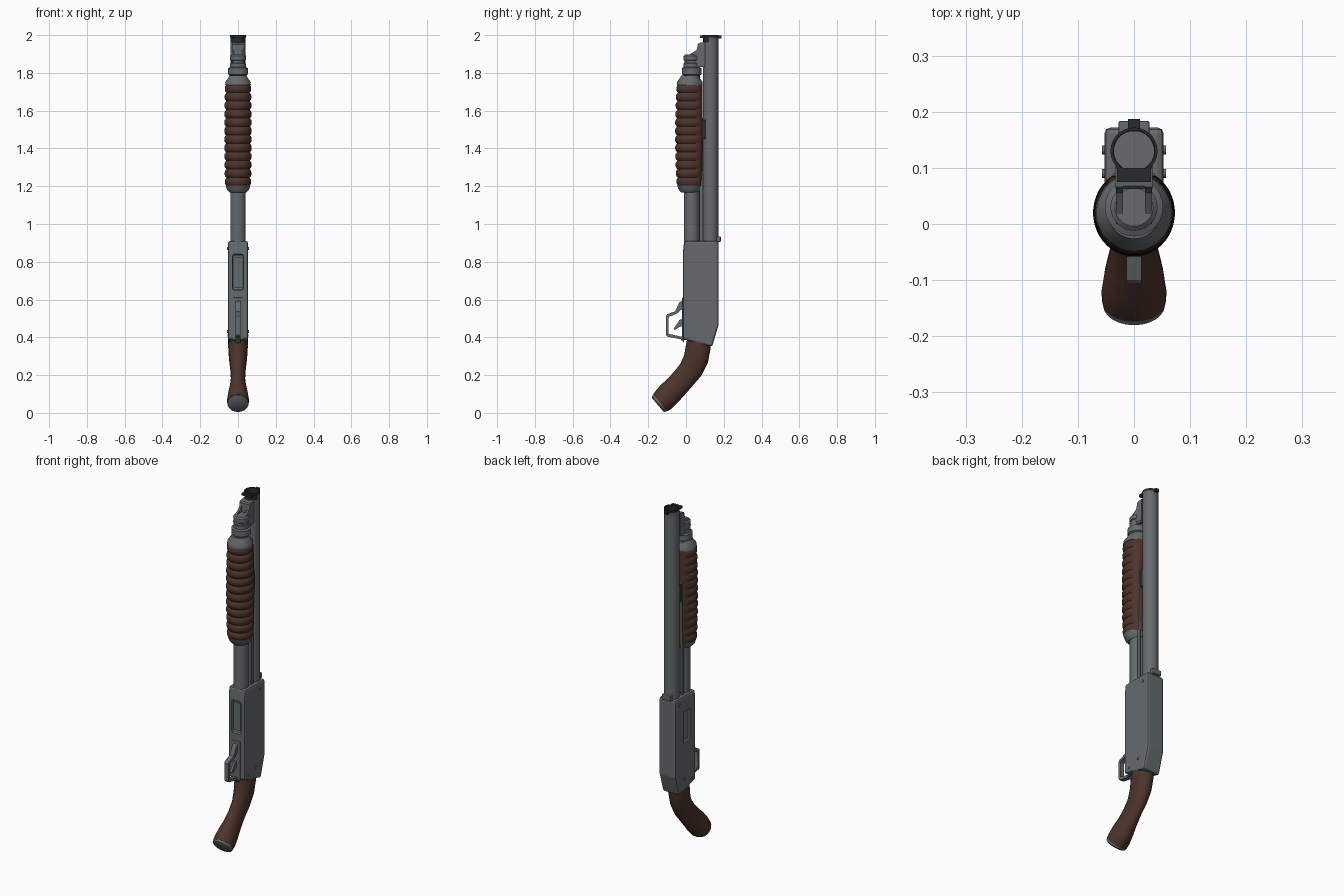
import bpy, bmesh, math
from mathutils import Vector

cube = bpy.data.objects.get("Cube")
if cube:
    bpy.data.objects.remove(cube, do_unlink=True)


def material(name, rgb):
    m = bpy.data.materials.new(name)
    m.use_nodes = True
    m.diffuse_color = (*rgb, 1)
    m.node_tree.nodes["Principled BSDF"].inputs["Base Color"].default_value = (*rgb, 1)
    return m


STEEL = material("gunmetal grey", (0.135, 0.146, 0.152))
WOOD = material("dark walnut", (0.075, 0.034, 0.024))
BLACK = material("blackened steel", (0.022, 0.023, 0.024))


def finish(name, bm, mats, smooth=35, bevel=0, rule=None):
    bmesh.ops.recalc_face_normals(bm, faces=bm.faces)
    if rule:
        for f in bm.faces:
            f.material_index = rule(f.calc_center_median(), f.normal)
    mesh = bpy.data.meshes.new(name)
    bm.to_mesh(mesh)
    bm.free()
    for m in mats:
        mesh.materials.append(m)
    ob = bpy.data.objects.new(name, mesh)
    bpy.context.collection.objects.link(ob)
    if smooth:
        bpy.ops.object.select_all(action='DESELECT')
        ob.select_set(True)
        bpy.context.view_layer.objects.active = ob
        bpy.ops.object.shade_smooth_by_angle(angle=math.radians(smooth))
    if bevel:
        mod = ob.modifiers.new("bevel", 'BEVEL')
        mod.width, mod.segments = bevel, 2
    return ob


def loft(name, rings, mats, **kw):
    """Skin a row of closed rings and cap both ends."""
    bm = bmesh.new()
    rows = [[bm.verts.new(p) for p in ring] for ring in rings]
    n = len(rows[0])
    for a, b in zip(rows, rows[1:]):
        for i in range(n):
            j = (i + 1) % n
            bm.faces.new((a[i], a[j], b[j], b[i]))
    bm.faces.new(rows[0])
    bm.faces.new(rows[-1])
    return finish(name, bm, mats, **kw)


def lathe(name, profile, cy, mats, n=28, **kw):
    """Turn (radius, z) points around an upright axis at y = cy."""
    rings = [[(r * math.cos(t), cy + r * math.sin(t), z)
              for t in (math.tau * i / n for i in range(n))] for r, z in profile]
    return loft(name, rings, mats, **kw)


def plate(name, outline, x0, x1, mats, **kw):
    """Extrude a (y, z) outline from x0 to x1."""
    return loft(name, [[(x, y, z) for y, z in outline] for x in (x0, x1)], mats, **kw)


def box(name, x, y, z, mats, **kw):
    return plate(name, [(y[0], z[0]), (y[1], z[0]), (y[1], z[1]), (y[0], z[1])],
                 x[0], x[1], mats, **kw)


# Barrel with a hollow, blackened muzzle
BARREL_Y, TUBE_Y = 0.13, 0.03


def muzzle_rule(c, n):
    inside = (c.y - BARREL_Y) * n.y + c.x * n.x < -0.001
    front = c.z > 1.96 and n.y < -0.3
    return int(c.z > 1.9 and (inside or front or c.z > 1.985))


lathe("barrel", [(0.041, 0.89), (0.041, 1.962), (0.041, 1.988), (0.042, 1.99), (0.042, 2.0),
                 (0.037, 2.0), (0.036, 1.91)], BARREL_Y, [STEEL, BLACK], rule=muzzle_rule)
box("front_sight", (-0.011, 0.011), (0.165, 0.187), (1.982, 1.997), [BLACK], smooth=0)
box("muzzle_lug", (-0.03, 0.03), (0.075, 0.1), (1.985, 1.998), [BLACK], smooth=0)
box("rear_sight", (-0.028, 0.028), (0.16, 0.184), (0.905, 0.935), [STEEL], smooth=0, bevel=0.004)

# Magazine tube with stepped cap
lathe("magazine_tube", [(0.041, 0.89), (0.041, 1.8)], TUBE_Y, [STEEL])
lathe("magazine_cap", [(0.043, 1.77), (0.043, 1.787), (0.052, 1.792), (0.052, 1.825),
                       (0.042, 1.83), (0.042, 1.85), (0.038, 1.853), (0.038, 1.865),
                       (0.042, 1.868), (0.042, 1.89), (0.034, 1.897)], TUBE_Y, [STEEL])

# Bracket between the cap and the barrel: two prongs and a cross block
prong = [(0.0, 1.86), (0.015, 1.895), (0.055, 1.92), (0.066, 1.958), (0.098, 1.964),
         (0.098, 1.83), (0.06, 1.83)]
for side, x in (("left", 0.026), ("right", -0.026)):
    plate(side + "_bracket_prong", prong, x - 0.006, x + 0.006, [STEEL], smooth=0)
plate("bracket_block", [(0.062, 1.84), (0.062, 1.95), (0.068, 1.958), (0.1, 1.962), (0.1, 1.84)],
      -0.033, 0.033, [STEEL], smooth=0)

# Action bars running from the receiver into the fore-end
for side, x in (("left", 0.033), ("right", -0.033)):
    box(side + "_action_bar", (x - 0.004, x + 0.004), (0.072, 0.09), (0.89, 1.56), [STEEL], smooth=0)
box("action_bar_stop", (-0.033, 0.033), (0.088, 0.108), (1.45, 1.55), [BLACK], smooth=0)


# Fore-end: rounded front, flat back, ribbed all round the front
def grip_ring(z, rx, ry, rib=0.0, n=40):
    ring = []
    for i in range(n):
        t = math.tau * (i + 0.5) / n
        y = 0.02 + ry * math.sin(t)
        fade = min(1, max(0, (0.075 - y) / 0.02))
        s = 1 - rib * fade
        ring.append((rx * s * math.cos(t), min(0.088, 0.02 + (y - 0.02) * s), z))
    return ring


RIBS, STEPS, LOW, HIGH = 12, 6, 1.2, 1.74
rings = []
for k in range(RIBS * STEPS + 1):
    f = k / (RIBS * STEPS)
    groove = (1 - abs(math.sin(math.pi * k / STEPS))) ** 1.5
    bulge = math.sin(math.pi * f) ** 0.6
    rings.append(grip_ring(LOW + (HIGH - LOW) * f, 0.069 + 0.004 * bulge,
                           0.068 + 0.01 * bulge, 0.13 * groove))
loft("fore_end", rings, [WOOD], smooth=50)
loft("fore_end_lower_collar", [grip_ring(1.166, 0.043, 0.045), grip_ring(1.18, 0.058, 0.058),
                               grip_ring(1.205, 0.066, 0.067)], [STEEL])
loft("fore_end_upper_collar", [grip_ring(1.735, 0.068, 0.069), grip_ring(1.752, 0.067, 0.068),
                               grip_ring(1.776, 0.05, 0.05), grip_ring(1.785, 0.046, 0.046)], [STEEL])

# Receiver with loading port and ejection port cut in
receiver = plate("receiver", [(-0.016, 0.39), (0.138, 0.35), (0.172, 0.465), (0.172, 0.91),
                              (-0.01, 0.91), (-0.016, 0.85)], -0.053, 0.053, [STEEL],
                 smooth=0, bevel=0.011)
cutters = [
    box("loading_port_cutter", (-0.029, 0.029), (-0.06, 0.0), (0.65, 0.84), [STEEL], smooth=0, bevel=0.01),
    box("ejection_port_cutter", (-0.1, -0.041), (0.04, 0.1), (0.64, 0.82), [STEEL], smooth=0, bevel=0.008)]
for c in cutters:
    mod = receiver.modifiers.new(c.name, 'BOOLEAN')
    mod.object, mod.operation, mod.solver = c, 'DIFFERENCE', 'EXACT'
    c.hide_render = True
    c.hide_set(True)
box("shell_lifter", (-0.022, 0.022), (-0.008, 0.01), (0.665, 0.825), [STEEL], smooth=0)


# Pins through the receiver
def pin(name, y, z, r, reach):
    circle = [(y + r * math.cos(math.tau * i / 12), z + r * math.sin(math.tau * i / 12)) for i in range(12)]
    plate(name, circle, -reach, reach, [STEEL])


pin("upper_pin", 0.132, 0.87, 0.008, 0.057)
pin("lower_pin", 0.09, 0.43, 0.008, 0.057)
pin("trigger_pin", 0.02, 0.41, 0.006, 0.056)

# Trigger group: housing plate, guard loop and curved trigger
box("trigger_housing", (-0.027, 0.027), (-0.022, 0.0), (0.385, 0.61), [STEEL], smooth=0, bevel=0.004)
outer = [(-0.01, 0.6), (-0.035, 0.585), (-0.058, 0.538), (-0.1, 0.522), (-0.107, 0.512),
         (-0.107, 0.413), (-0.1, 0.404), (-0.03, 0.39), (-0.01, 0.37)]
inner = [(-0.01, 0.55), (-0.028, 0.545), (-0.05, 0.524), (-0.089, 0.51), (-0.093, 0.505),
         (-0.093, 0.424), (-0.09, 0.418), (-0.03, 0.405), (-0.01, 0.4)]
loft("trigger_guard", [[(-0.013, *o), (0.013, *o), (0.013, *i), (-0.013, *i)]
                       for o, i in zip(outer, inner)], [STEEL], smooth=30)
plate("trigger", [(-0.01, 0.5), (-0.035, 0.492), (-0.05, 0.468), (-0.066, 0.445), (-0.06, 0.438),
                  (-0.036, 0.455), (-0.01, 0.46)], -0.007, 0.007, [STEEL], smooth=0)


# Pistol grip: oval sections (y, z, depth, width, tilt) swept down a bent path
def oval(y, z, depth, width, tilt, n=24):
    a = math.radians(tilt)
    along = Vector((0, math.cos(a), -math.sin(a)))
    return [Vector((0, y, z)) + along * (depth * math.cos(t)) + Vector((width * math.sin(t), 0, 0))
            for t in (math.tau * i / n for i in range(n))]


loft("pistol_grip", [oval(*s) for s in (
    (0.07, 0.385, 0.064, 0.05, 12), (0.065, 0.35, 0.066, 0.052, 12), (0.053, 0.285, 0.066, 0.048, 18),
    (0.027, 0.23, 0.064, 0.041, 28), (-0.012, 0.183, 0.062, 0.038, 36), (-0.05, 0.14, 0.062, 0.043, 42),
    (-0.09, 0.1, 0.065, 0.053, 45), (-0.12, 0.068, 0.063, 0.058, 48),
    (-0.137, 0.053, 0.058, 0.057, 50))], [WOOD], smooth=60)
loft("butt_cap", [oval(*s) for s in (
    (-0.136, 0.054, 0.056, 0.056, 50), (-0.145, 0.047, 0.055, 0.055, 50),
    (-0.15, 0.043, 0.045, 0.045, 50))], [STEEL], smooth=40)
